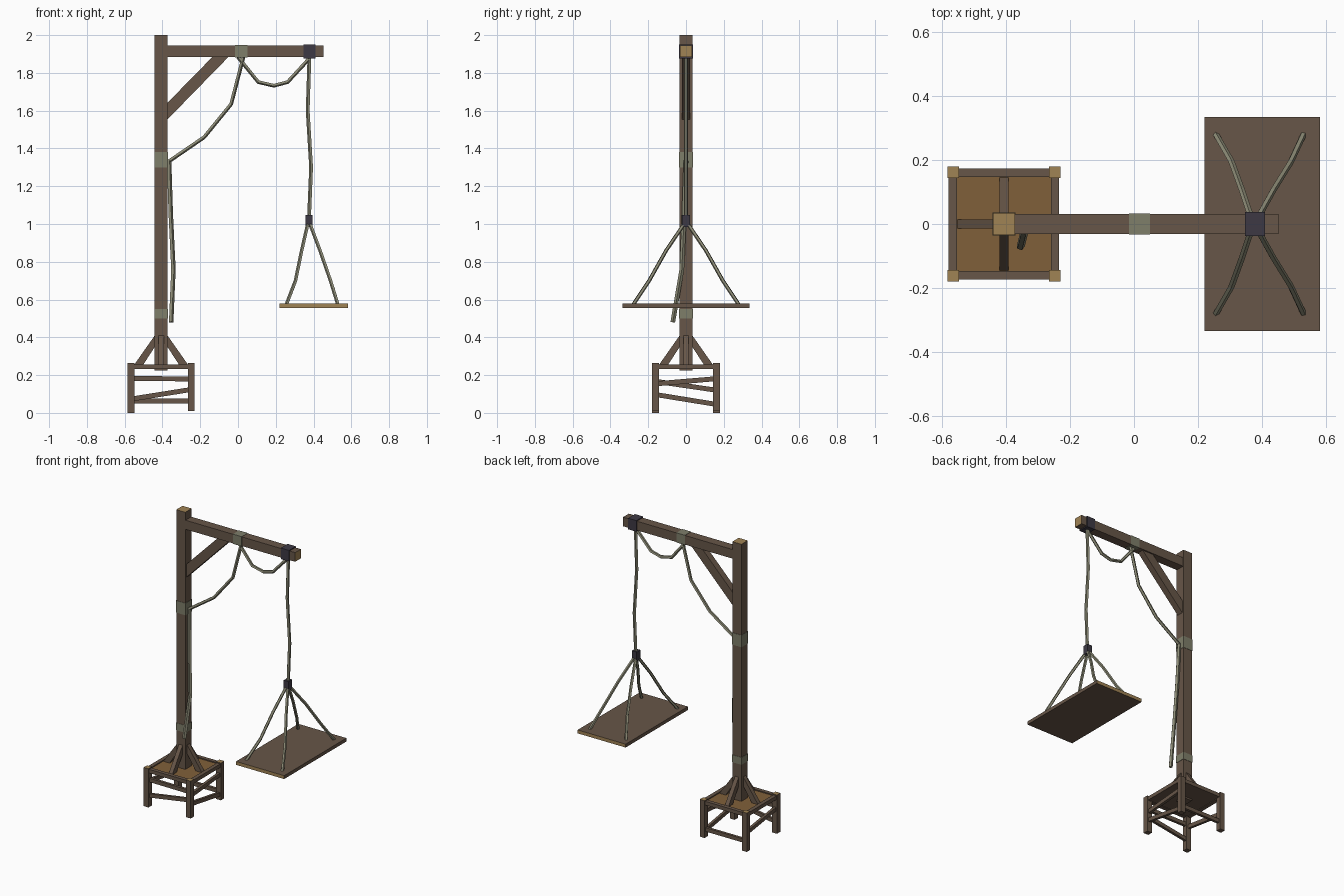
import bpy, bmesh, math
from mathutils import Vector

if "Cube" in bpy.data.objects:
    bpy.data.objects.remove(bpy.data.objects["Cube"])


def material(name, hexcode):
    m = bpy.data.materials.new(name)
    lin = []
    for i in (0, 2, 4):
        c = int(hexcode[i:i + 2], 16) / 255
        lin.append(c / 12.92 if c <= 0.04045 else ((c + 0.055) / 1.055) ** 2.4)
    m.diffuse_color = (*lin, 1)
    m.use_nodes = True
    m.node_tree.nodes["Principled BSDF"].inputs["Base Color"].default_value = m.diffuse_color
    return m


WOOD = material("brown wood", "675648")
GRAIN = material("end grain", "A08355")
BOARD = material("orange board", "80603A")
ROPE = material("rope", "8C8B76")
WRAP = material("rope wrap", "7E7E6A")
IRON = material("dark iron", "3D3944")


def finish(name, bm, mats, rule=None):
    bmesh.ops.recalc_face_normals(bm, faces=bm.faces)
    if rule:
        for f in bm.faces:
            f.material_index = 1 if rule(f.normal) else 0
    me = bpy.data.meshes.new(name)
    bm.to_mesh(me)
    bm.free()
    for m in mats:
        me.materials.append(m)
    ob = bpy.data.objects.new(name, me)
    bpy.context.collection.objects.link(ob)
    return ob


def box(name, lo, hi, mats, rule=None):
    bm = bmesh.new()
    bmesh.ops.create_cube(bm, size=1)
    for v in bm.verts:
        v.co = Vector([(a + b) / 2 + c * (b - a) for a, b, c in zip(lo, hi, v.co)])
    return finish(name, bm, mats, rule)


def prism(name, profile, half, place, mats):
    """Extrude a 2D profile by +-half; place maps (u, z, w) to space."""
    bm = bmesh.new()
    rings = [[bm.verts.new(place(u, z, w)) for u, z in profile] for w in (-half, half)]
    bm.faces.new(rings[0])
    bm.faces.new(rings[1])
    n = len(profile)
    for i in range(n):
        j = (i + 1) % n
        bm.faces.new((rings[0][i], rings[0][j], rings[1][j], rings[1][i]))
    return finish(name, bm, mats)


def rope(name, pts, r=0.011, sides=5):
    pts = [Vector(p) for p in pts]
    bm = bmesh.new()
    rings = []
    for i, p in enumerate(pts):
        a = (p - pts[i - 1]).normalized() if i else Vector()
        b = (pts[i + 1] - p).normalized() if i + 1 < len(pts) else Vector()
        t = (a + b).normalized()
        u = Vector((0, 1, 0)).cross(t).normalized()
        w = t.cross(u)
        rings.append([bm.verts.new(p + r * (u * math.cos(k * math.tau / sides)
                                            + w * math.sin(k * math.tau / sides)))
                      for k in range(sides)])
    for q, s in zip(rings, rings[1:]):
        for k in range(sides):
            j = (k + 1) % sides
            bm.faces.new((q[k], q[j], s[j], s[k]))
    bm.faces.new(rings[0])
    bm.faces.new(rings[-1])
    return finish(name, bm, [ROPE])


def top_face(n):
    return n.z > 0.9


PX = -0.407  # post centre

# post, arm and corner brace
box("post", (PX - 0.034, -0.034, 0.225), (PX + 0.034, 0.034, 2.0), [WOOD, GRAIN], top_face)
box("arm", (-0.375, -0.031, 1.883), (0.452, 0.031, 1.945), [WOOD, GRAIN], lambda n: n.x > 0.9)
prism("arm_brace", [(-0.375, 1.64), (-0.375, 1.552), (-0.05, 1.885), (-0.135, 1.885)],
      0.022, lambda u, z, w: (u, w, z), [WOOD])

# wraps and iron bands
for name, z0, z1 in (("upper_post_wrap", 1.30, 1.382), ("lower_post_wrap", 0.50, 0.55)):
    box(name, (PX - 0.036, -0.036, z0), (PX + 0.036, 0.036, z1), [WRAP])
box("arm_wrap", (-0.015, -0.033, 1.881), (0.05, 0.033, 1.947), [WRAP])
box("arm_band", (0.348, -0.037, 1.876), (0.41, 0.037, 1.951), [IRON])
box("sling_knot", (0.358, -0.02, 0.985), (0.394, 0.02, 1.047), [IRON])

# main rope, in three stretches
rope("rope_tail", [(-0.355, -0.07, 0.48), (-0.343, -0.022, 0.76),
                   (-0.357, -0.01, 1.05), (-0.366, 0, 1.335)], 0.013)
rope("rope_slack", [(-0.37, 0, 1.33), (-0.18, 0, 1.46), (-0.037, 0, 1.635), (0.028, 0, 1.885)])
rope("rope_swag", [(0.0, 0, 1.885), (0.108, 0, 1.752), (0.19, 0, 1.733),
                   (0.262, 0, 1.752), (0.38, 0, 1.88)])
rope("rope_drop", [(0.379, 0, 1.885), (0.37, 0, 1.6), (0.388, 0, 1.3), (0.377, 0, 1.03)])

# hanging platform and its four sling ropes
box("platform", (0.22, -0.335, 0.555), (0.582, 0.335, 0.578), [WOOD, GRAIN],
    lambda n: abs(n.y) > 0.9)
for sy in (-1, 1):
    for x0, xm, x1 in ((0.37, 0.338, 0.256), (0.382, 0.435, 0.53)):
        rope("sling_rope", [(x0, sy * 0.01, 1.0), (xm, sy * 0.105, 0.86),
                            ((xm + x1) / 2 + 0.008, sy * 0.195, 0.70),
                            (x1, sy * 0.28, 0.572)], 0.010)

# stool base: legs, rim and board
for sx in (-1, 1):
    for sy in (-1, 1):
        cx, cy = PX + sx * 0.159, sy * 0.162
        z0 = 0.01 if sx > 0 else 0.0
        box("base_leg", (cx - 0.018, cy - 0.018, z0), (cx + 0.018, cy + 0.018, 0.264),
            [WOOD, GRAIN], top_face)
for s in (-1, 1):
    c = s * 0.16
    box("base_rim", (PX - 0.145, c - 0.013, 0.232), (PX + 0.145, c + 0.013, 0.257), [WOOD])
    box("base_rim", (PX + c - 0.013, -0.148, 0.232), (PX + c + 0.013, 0.148, 0.257), [WOOD])
box("base_board", (PX - 0.15, -0.15, 0.236), (PX + 0.15, 0.15, 0.25), [BOARD, WOOD],
    lambda n: n.z < -0.9)


def rail(along_x, side, za, zb):
    """Crooked rail between two legs, from height za to zb."""
    h = 0.013
    prof = [(-0.148, za - h), (0.148, zb - h), (0.148, zb + h), (-0.148, za + h)]
    c = side * 0.16
    place = ((lambda u, z, w: (PX + u, c + w, z)) if along_x
             else (lambda u, z, w: (PX + c + w, u, z)))
    prism("base_rail", prof, 0.009, place, [WOOD])


# crooked rails
rail(True, -1, 0.182, 0.180)
rail(True, -1, 0.075, 0.122)
rail(True, 1, 0.063, 0.063)
rail(False, 1, 0.155, 0.180)
rail(False, 1, 0.095, 0.047)
rail(False, -1, 0.165, 0.122)

# four knee braces around the post foot
foot = [(0.03, 0.415), (0.03, 0.355), (0.100, 0.247), (0.148, 0.247)]
for dx, dy in ((1, 0), (-1, 0), (0, 1), (0, -1)):
    prism("foot_brace", foot, 0.014,
          lambda u, z, w: (PX + dx * u + dy * w, dy * u + dx * w, z), [WOOD])
